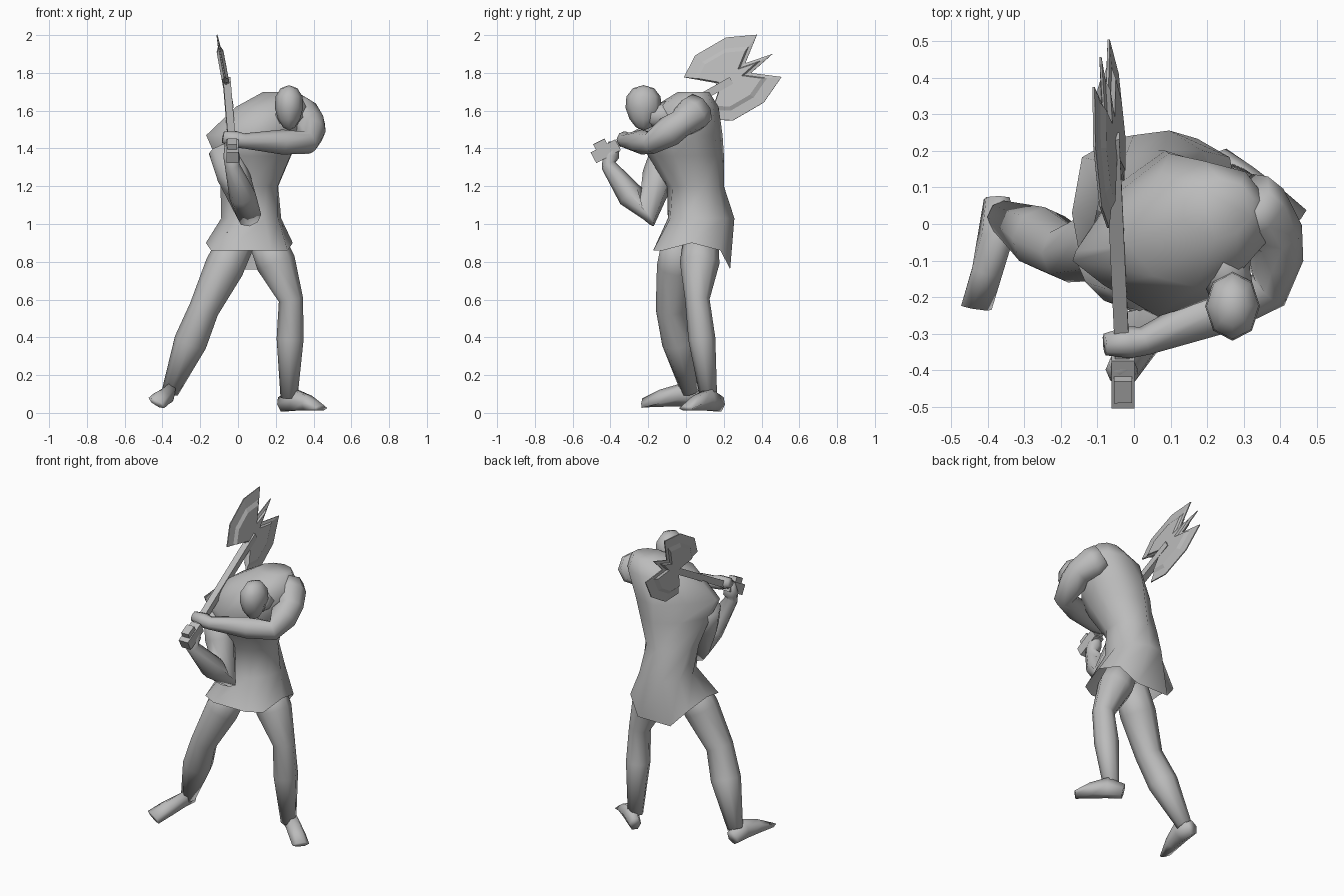
import bpy, bmesh, math
from mathutils import Vector

default_cube = bpy.data.objects.get("Cube")
if default_cube:
    bpy.data.objects.remove(default_cube, do_unlink=True)

grey = (.5, .5, .5, 1)
material = bpy.data.materials.new("plain grey")
material.use_nodes = True
material.diffuse_color = grey
shader = material.node_tree.nodes["Principled BSDF"]
shader.inputs["Base Color"].default_value = grey


def finish(name, bm, smooth=True):
    """Turn a bmesh into a named, coloured object."""
    bmesh.ops.recalc_face_normals(bm, faces=bm.faces)
    for face in bm.faces:
        face.smooth = smooth
    mesh = bpy.data.meshes.new(name)
    bm.to_mesh(mesh)
    bm.free()
    mesh.materials.append(material)
    bpy.context.collection.objects.link(bpy.data.objects.new(name, mesh))


def skin(bm, loops, close_start=True):
    """Bridge successive vertex loops and close the ends."""
    for lower, upper in zip(loops, loops[1:]):
        for i in range(len(lower)):
            bm.faces.new((lower[i - 1], lower[i], upper[i], upper[i - 1]))
    if close_start:
        bm.faces.new(loops[0])
    bm.faces.new(loops[-1])


def ring(bm, centre, side, up, sides):
    """Elliptical vertex loop whose half axes are side and up."""
    angles = [math.tau * i / sides for i in range(sides)]
    return [bm.verts.new(centre + side * math.cos(a) + up * math.sin(a)) for a in angles]


def tube(name, points, widths, heights, sides, up, smooth=True):
    """Closed tube along a path, with rings square to the path."""
    bm = bmesh.new()
    loops = []
    last = len(points) - 1
    for i, point in enumerate(points):
        along = points[min(i + 1, last)] - points[max(i - 1, 0)]
        side = along.cross(Vector(up)).normalized()
        top = side.cross(along).normalized()
        loops.append(ring(bm, point, side * widths[i], top * heights[i], sides))
    skin(bm, loops)
    finish(name, bm, smooth)


def limb(name, joints, up):
    """Limb through (x, y, z, radius) joints, with a muscle swelling on each bone."""
    points, radii = [], []
    for start, end in zip(joints, joints[1:]):
        a, b = Vector(start[:3]), Vector(end[:3])
        points += [a, a.lerp(b, .4)]
        radii += [start[3], start[3] * 1.1]
    points.append(Vector(joints[-1][:3]))
    radii.append(joints[-1][3])
    tube(name, points, radii, radii, 8, up)


def foot(name, heel, toe, up):
    """Wedge foot: high at the instep, flat and broad at the toes."""
    heel, toe, up = Vector(heel), Vector(toe), Vector(up)
    widths = (.035, .045, .05, .05)
    heights = (.045, .065, .045, .015)
    points = [heel.lerp(toe, i / 3) + up * h for i, h in enumerate(heights)]
    tube(name, points, widths, heights, 6, up)


def bar(name, start, end, thickness):
    """Square bar for the weapon."""
    size = (thickness, thickness)
    tube(name, [Vector(start), Vector(end)], size, size, 4, (1, -.5, .86), False)


def squared(offset, half):
    """Push a point of an ellipse out towards its bounding box."""
    return math.copysign(half * abs(offset / half) ** .6, offset)


# Tunic: the chest twists above the waist and narrows to the right shoulder
bm = bmesh.new()
loops = []
for x, y, z, width, depth in (
    (.06, .03, .9, .23, .21),
    (.07, .08, 1.03, .16, .18),
    (.06, .05, 1.2, .16, .15),
    (.08, 0, 1.36, .21, .2),
    (.08, -.03, 1.47, .26, .22),
    (.18, 0, 1.62, .2, .17),
    (.23, .04, 1.7, .1, .08),
):
    twist = min(.3, z - .9)
    side = Vector((math.cos(twist), math.sin(twist), 0))
    back = Vector((-side.y, side.x, 0))
    loop = ring(bm, Vector((x, y, z)), side * width, back * depth, 10)
    for vert in loop:
        if z > 1.3 and vert.co.x < 0:
            vert.co.y += (-.1 - vert.co.y) * min(1, -vert.co.x * 5)
        elif z < 1:
            vert.co.x = x + squared(vert.co.x - x, width)
            vert.co.y = y + squared(vert.co.y - y, depth)
    loops.append(loop)

# The hem hangs lowest in the middle of the back
for vert in loops[0]:
    y = vert.co.y
    vert.co.z -= .14 if y > .2 else .04 if abs(y) > .1 else 0
skin(bm, loops, close_start=False)
finish("tunic", bm)

# Egg-shaped head, narrower at the chin, and a neck
bm = bmesh.new()
bmesh.ops.create_uvsphere(bm, u_segments=8, v_segments=6, radius=1)
for vert in bm.verts:
    x, y, z = vert.co
    taper = 1 + z / 5
    vert.co = (.27 + .075 * x * taper, -.225 + .095 * y * taper, 1.615 + .12 * z)
finish("head", bm)
limb("neck", [(.27, -.2, 1.58, .06), (.23, -.05, 1.57, .1)], (0, 0, 1))

# Legs: hip, knee, ankle
limb("left_leg", [(.15, .08, .92, .095), (.28, .06, .6, .065), (.27, .12, .08, .045)], (0, 1, 0))
limb("right_leg", [(0, -.03, .92, .095), (-.18, -.08, .55, .08), (-.36, .02, .11, .045)], (0, 1, 0))

# Feet: the right one is rolled onto its inner edge
foot("left_foot", (.23, .18, 0), (.44, 0, .01), (0, 0, 1))
foot("right_foot", (-.4, .07, .04), (-.44, -.23, .04), (.54, 0, .84))

# Arms: shoulder, elbow, wrist, fist
limb("left_arm", [
    (.3, .07, 1.61, .09), (.39, -.03, 1.53, .075), (.37, -.18, 1.43, .06),
    (.03, -.32, 1.44, .04), (-.08, -.33, 1.46, .03),
], (0, 0, 1))
limb("right_arm", [
    (-.08, -.1, 1.4, .08), (.06, -.21, 1.04, .065), (-.03, -.41, 1.31, .04), (-.04, -.38, 1.43, .03),
], (1, 0, 0))

# Axe haft, grip and pommel
bar("axe_haft", (-.03, -.4, 1.4), (-.06, .24, 1.76), .028)
bar("axe_grip", (-.03, -.49, 1.35), (-.03, -.36, 1.42), .045)
bar("axe_pommel", (-.03, -.48, 1.4), (-.03, -.42, 1.43), .035)

# Axe head: half outline as (along haft, outward), mirrored across the haft
half = [(-.04, .02), (-.17, .13), (-.06, .2), (.13, .2), (.28, .13), (.15, .03)]
outline = half + [(.3, 0)] + [(u, -v) for u, v in reversed(half)]
along, outward = Vector((-.09, .86, .5)), Vector((-.16, -.5, .86))
centre, normal = Vector((-.065, .2, 1.75)), Vector((1, 0, .18))
bm = bmesh.new()
loops = []
# Thin cutting edges step up to a thicker middle
for scale, offset in ((.65, .018), (.75, .007), (1, .003), (1, -.003), (.75, -.007), (.65, -.018)):
    loops.append([
        bm.verts.new(centre + (along * u + outward * v) * scale + normal * offset)
        for u, v in outline
    ])
skin(bm, loops)
finish("axe_head", bm, smooth=False)
